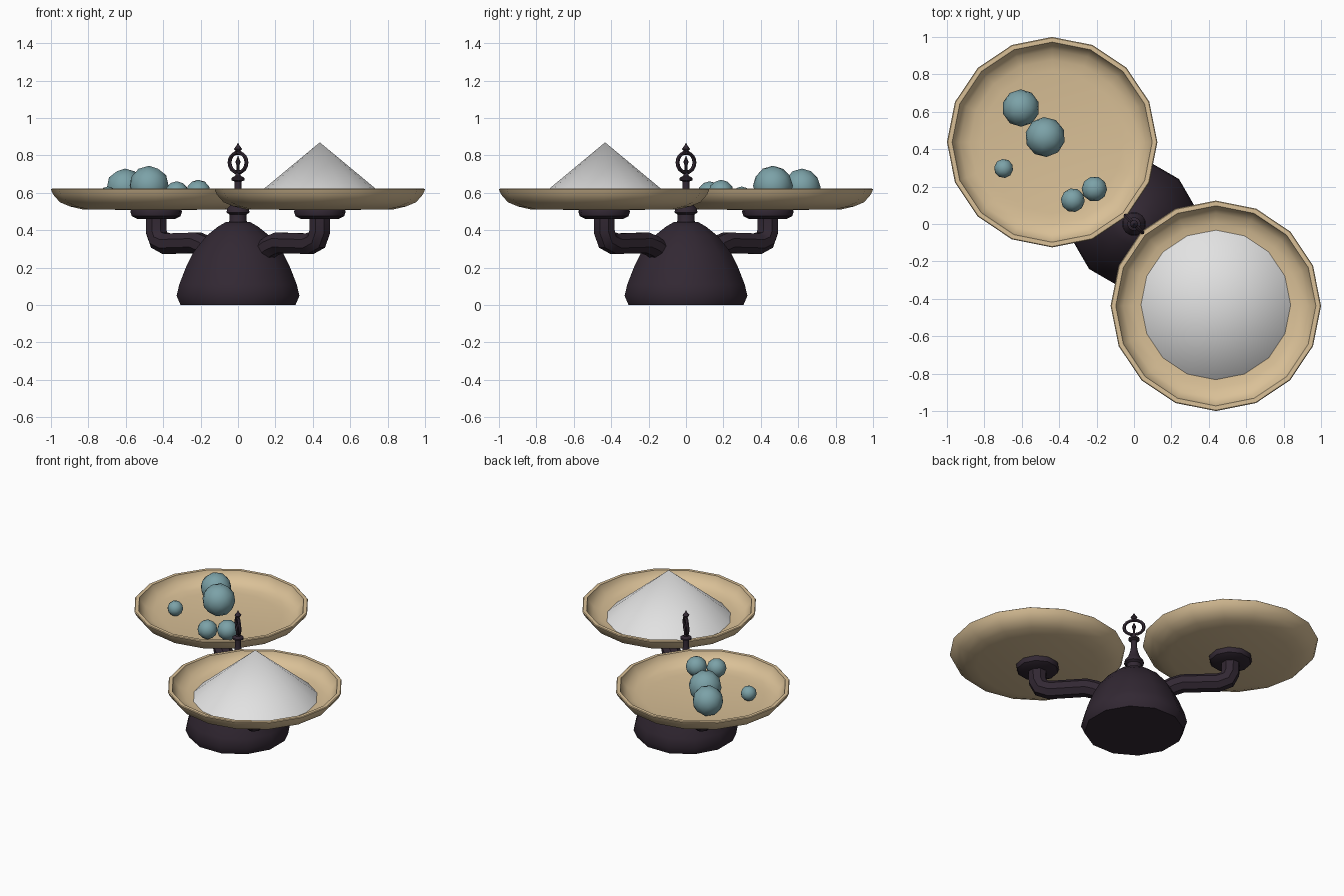
import bpy, bmesh, math
from mathutils import Vector, Matrix

if "Cube" in bpy.data.objects:
    bpy.data.objects.remove(bpy.data.objects["Cube"])

def material(name, rgb):
    m = bpy.data.materials.new(name)
    m.diffuse_color = (*rgb, 1)
    m.use_nodes = True
    m.node_tree.nodes["Principled BSDF"].inputs["Base Color"].default_value = m.diffuse_color
    return m

DARK = material("dark plum metal", (0.032, 0.021, 0.033))
TAN = material("tan brass", (0.70, 0.53, 0.31))
TEAL = material("teal stone", (0.20, 0.36, 0.39))
WHITE = material("white powder", (0.76, 0.76, 0.76))

def finish(bm, name, mat, angle=40):
    bmesh.ops.recalc_face_normals(bm, faces=bm.faces)
    me = bpy.data.meshes.new(name)
    bm.to_mesh(me)
    bm.free()
    me.materials.append(mat)
    ob = bpy.data.objects.new(name, me)
    bpy.context.collection.objects.link(ob)
    bpy.ops.object.select_all(action='DESELECT')
    ob.select_set(True)
    bpy.context.view_layer.objects.active = ob
    bpy.ops.object.shade_smooth_by_angle(angle=math.radians(angle))
    return ob

def lathe(name, profile, sides, mat, center=(0, 0), turn=0):
    """Revolve (radius, z) points; radius 0 makes a pole."""
    bm = bmesh.new()
    rings = []
    for r, z in profile:
        if r == 0:
            rings.append([bm.verts.new((*center, z))] * sides)
        else:
            rings.append([bm.verts.new((center[0] + r * math.cos(a), center[1] + r * math.sin(a), z))
                          for a in (turn + math.tau * i / sides for i in range(sides))])
    for a, b in zip(rings, rings[1:]):
        for i in range(sides):
            j = (i + 1) % sides
            f = list(dict.fromkeys((a[i], a[j], b[j], b[i])))
            if len(f) > 2:
                bm.faces.new(f)
    return finish(bm, name, mat)

def sweep(name, path, radius, sides, mat, d, closed=False):
    """Tube along (u, z) points in the upright plane that holds direction d."""
    bm = bmesh.new()
    pts = [Vector((d.x * u, d.y * u, z)) for u, z in path]
    side = Vector((-d.y, d.x, 0))
    n, rings = len(pts), []
    for i, p in enumerate(pts):
        if closed:
            t = pts[(i + 1) % n] - pts[i - 1]
        else:
            t = (pts[min(i + 1, n - 1)] - p).normalized() + (p - pts[max(i - 1, 0)]).normalized()
        up = t.normalized().cross(side)
        rings.append([bm.verts.new(p + radius * (math.cos(a) * side + math.sin(a) * up))
                      for a in (math.tau * (k + .5) / sides for k in range(sides))])
    for i in range(n if closed else n - 1):
        a, b = rings[i], rings[(i + 1) % n]
        for k in range(sides):
            j = (k + 1) % sides
            bm.faces.new((a[k], a[j], b[j], b[k]))
    if not closed:
        bm.faces.new(rings[0])
        bm.faces.new(rings[-1])
    return finish(bm, name, mat)

DIAG = Vector((1, -1, 0)).normalized()
C = 0.4375                      # pan centre offset on x and y
ARM = C * math.sqrt(2)

# domed base with turned neck
lathe("base_dome", [(0, 0), (.318, 0), (.34, .05), (.325, .11), (.285, .21), (.245, .285),
                    (.175, .37), (.11, .42), (.065, .445), (0, .445)], 12, DARK, turn=math.pi / 4)
lathe("neck", [(0, .43), (.055, .43), (.048, .45), (.048, .485), (.064, .495), (.06, .515),
               (.042, .535), (.026, .58), (.019, .62), (.019, .66), (.036, .668), (.036, .68),
               (.016, .69), (.012, .71), (0, .715)], 12, DARK, turn=math.pi / 4)

# ring finial with needle and pointed tip
sweep("finial_ring", [(.064 * math.cos(t), .762 + .053 * math.sin(t))
                      for t in (math.tau * i / 16 for i in range(16))],
      .011, 6, DARK, DIAG, closed=True)
lathe("needle", [(0, .70), (.008, .70), (.007, .745), (.014, .765), (0, .80)], 8, DARK)
lathe("finial_tip", [(0, .805), (.014, .81), (.01, .822), (.022, .835), (.01, .85), (0, .87)], 8, DARK)

# two arms, cups and pans
for s, tag in ((1, "front"), (-1, "back")):
    d = DIAG * s
    center = (C * s, -C * s)
    sweep(tag + "_arm", [(.17, .27), (.25, .315), (.31, .333), (.54, .328), (.597, .348),
                         (ARM, .395), (ARM, .48)], .06, 8, DARK, d)
    lathe(tag + "_cup", [(0, .46), (.10, .46), (.132, .475), (.14, .50), (.135, .512), (0, .512)],
          10, DARK, center, math.pi / 4)
    lathe(tag + "_pan", [(0, .508), (.39, .511), (.46, .527), (.515, .55), (.55, .59), (.5625, .618),
                         (.558, .622), (.535, .622), (.528, .60), (.495, .56), (.44, .543),
                         (.38, .535), (0, .53)], 16, TAN, center)

# powder heap on the front pan
lathe("powder_heap", [(0, .536), (.40, .538), (0, .87)], 16, WHITE, (C, -C + .005))

# round stones on the back pan: x, y, z, radius
for i, (x, y, z, r) in enumerate([(-.605, .62, .63, .10), (-.475, .465, .638, .107),
                                  (-.697, .297, .583, .051), (-.327, .127, .598, .064),
                                  (-.212, .187, .602, .068)]):
    bm = bmesh.new()
    bmesh.ops.create_icosphere(bm, subdivisions=2, radius=r,
                               matrix=Matrix.Translation((x, y, z)) @ Matrix.Rotation(i * .7, 4, 'Z'))
    finish(bm, f"stone_{i + 1}", TEAL)
